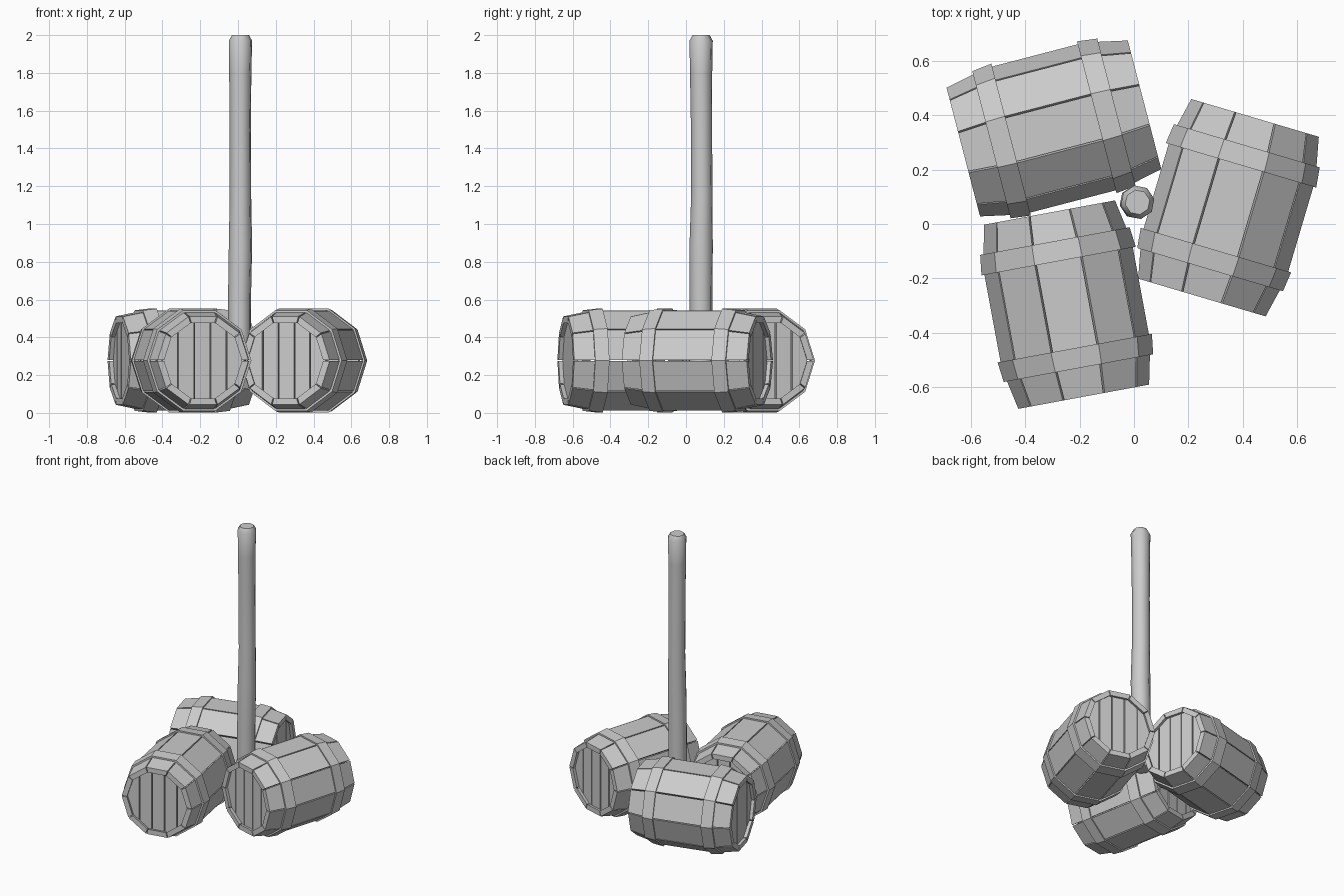
import bpy, bmesh
from math import sin, cos, pi, radians
from mathutils import Matrix, Vector

if "Cube" in bpy.data.objects:
    bpy.data.objects.remove(bpy.data.objects["Cube"])

N = 10            # staves per barrel
AXIS_Z = 0.277    # height of the barrel axes


def finish(bm, name, matrix=None):
    bmesh.ops.recalc_face_normals(bm, faces=bm.faces)
    me = bpy.data.meshes.new(name)
    bm.to_mesh(me)
    bm.free()
    ob = bpy.data.objects.new(name, me)
    bpy.context.collection.objects.link(ob)
    if matrix:
        ob.matrix_world = matrix
    return ob


def loft(bm, rings, caps=True, closed=False):
    """Skin equal-sized rings of points into a tube."""
    vs = [[bm.verts.new(p) for p in r] for r in rings]
    pairs = list(zip(vs, vs[1:])) + ([(vs[-1], vs[0])] if closed else [])
    n = len(rings[0])
    for a, b in pairs:
        for i in range(n):
            j = (i + 1) % n
            bm.faces.new((a[i], a[j], b[j], b[i]))
    if caps and not closed:
        bm.faces.new(vs[0])
        bm.faces.new(vs[-1])


def polar(x, r, a):
    return Vector((x, r * cos(a), r * sin(a)))


def staves(name, matrix):
    bm = bmesh.new()
    gap, thick = 0.012, 0.036
    profile = [(-0.345, 0.245), (-0.19, 0.278), (0.19, 0.278), (0.345, 0.245)]
    for k in range(N):
        a0, a1 = 2 * pi * k / N + gap, 2 * pi * (k + 1) / N - gap
        loft(bm, [[polar(x, r, a0), polar(x, r, a1),
                   polar(x, r - thick, a1), polar(x, r - thick, a0)]
                  for x, r in profile])
    finish(bm, name, matrix)


def hoops(name, matrix):
    bm = bmesh.new()
    for s in (-1, 1):
        section = [(0.163, 0.289), (0.238, 0.28), (0.238, 0.26), (0.163, 0.27)]
        loft(bm, [[polar(s * x, r, 2 * pi * k / N) for k in range(N)]
                  for x, r in section], closed=True)
    finish(bm, name, matrix)


def heads(name, matrix):
    # recessed end boards, each a slice of a ten-sided disc
    bm = bmesh.new()
    r, boards, gap = 0.218, 5, 0.003
    w = 2 * r / boards
    for s in (-1, 1):
        for i in range(boards):
            part = bmesh.new()
            loft(part, [[polar(s * x, r, 2 * pi * k / N) for k in range(N)]
                        for x in (0.295, 0.322)])
            for y, d in ((-r + i * w + gap, -1), (-r + (i + 1) * w - gap, 1)):
                cut = bmesh.ops.bisect_plane(
                    part, geom=part.verts[:] + part.edges[:] + part.faces[:],
                    plane_co=(0, y, 0), plane_no=(0, d, 0), clear_outer=True)
                edges = [e for e in cut['geom_cut']
                         if isinstance(e, bmesh.types.BMEdge)]
                if edges:
                    bmesh.ops.holes_fill(part, edges=edges)
            tmp = bpy.data.meshes.new("board")
            part.to_mesh(tmp)
            part.free()
            bm.from_mesh(tmp)
            bpy.data.meshes.remove(tmp)
    finish(bm, name, matrix)


# Three barrels lying on their sides around the pole
for label, x, y, ang in (("right", 0.348, 0.06, 73.5),
                         ("back", -0.295, 0.352, 14.6),
                         ("front", -0.248, -0.297, 100.5)):
    m = Matrix.Translation((x, y, AXIS_Z)) @ Matrix.Rotation(radians(ang), 4, 'Z')
    staves(label + "_barrel_staves", m)
    hoops(label + "_barrel_hoops", m)
    heads(label + "_barrel_heads", m)

# Slightly crooked wooden pole: z, centre x, centre y, radius
path = [(0.25, 0.008, 0.08, 0.062), (0.6, 0.008, 0.08, 0.062),
        (0.88, 0.013, 0.08, 0.063), (1.15, 0.013, 0.084, 0.058),
        (1.5, 0.012, 0.082, 0.057), (1.8, 0.012, 0.08, 0.06),
        (1.97, 0.013, 0.08, 0.063), (2.0, 0.013, 0.08, 0.046)]
bm = bmesh.new()
loft(bm, [[(cx + r * cos(2 * pi * k / 8 + 0.2), cy + r * sin(2 * pi * k / 8 + 0.2), z)
           for k in range(8)] for z, cx, cy, r in path])
pole = finish(bm, "pole")
bpy.context.view_layer.objects.active = pole
pole.select_set(True)
bpy.ops.object.shade_smooth_by_angle(angle=radians(50))
